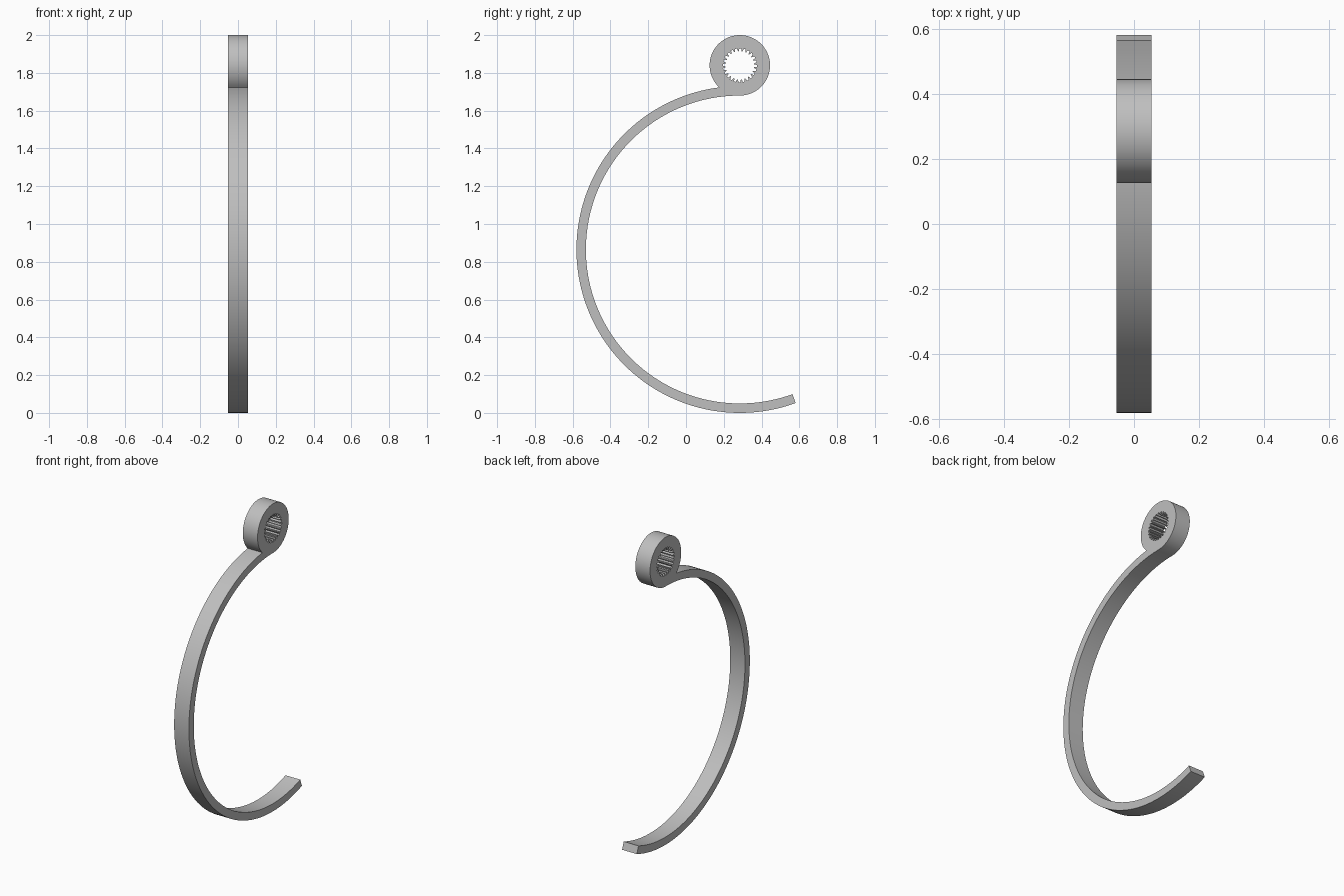
import bpy
import bmesh
from math import sin, cos, pi, radians, atan2, sqrt

cube = bpy.data.objects.get("Cube")
if cube:
    bpy.data.objects.remove(cube)

HALF_WIDTH = 0.053
CY = 0.285                      # shared centre line of hook and hub
ARC_Z, R_OUT, R_IN = 0.865, 0.865, 0.815
HUB_Z, R_HUB = 1.84, 0.16
TEETH, R_ROOT, R_TIP = 24, 0.09, 0.075

grey = bpy.data.materials.new("plain grey")
grey.use_nodes = True
colour = (0.52, 0.52, 0.52, 1)
grey.diffuse_color = colour
grey.node_tree.nodes["Principled BSDF"].inputs["Base Color"].default_value = colour


def arc(z, r, start, end, steps):
    """Points on a circle in the side plane, angles in radians."""
    angles = [start + (end - start) * i / steps for i in range(steps + 1)]
    return [(-HALF_WIDTH, CY + r * cos(a), z + r * sin(a)) for a in angles]


# Where the outer face of the hook runs into the hub
gap = HUB_Z - ARC_Z
rise = (gap ** 2 + R_OUT ** 2 - R_HUB ** 2) / (2 * gap)
side = -sqrt(R_OUT ** 2 - rise ** 2)
join_arc = atan2(rise, side)
join_hub = atan2(rise - gap, side) + 2 * pi

# Outline: outer arc up to the hub, around the hub, back along the inner arc
tip = radians(290)
outline = arc(ARC_Z, R_OUT, tip, join_arc, 96)
outline += arc(HUB_Z, R_HUB, join_hub, -pi / 2, 64)[1:]
outline += arc(ARC_Z, R_IN, pi / 2, tip, 96)[1:]

# Splined bore with tapered teeth
bore = []
pitch = 2 * pi / TEETH
for i in range(TEETH):
    for r, offset in ((R_ROOT, -0.32), (R_ROOT, 0.1), (R_TIP, 0.28), (R_TIP, 0.5)):
        a = (i + offset) * pitch
        bore.append((-HALF_WIDTH, CY + r * cos(a), HUB_Z + r * sin(a)))

# Fill the profile and extrude it across the width
bm = bmesh.new()
edges = []
for loop in (outline, bore):
    verts = [bm.verts.new(p) for p in loop]
    edges += [bm.edges.new((v, verts[i - 1])) for i, v in enumerate(verts)]
bmesh.ops.triangle_fill(bm, edges=edges, use_beauty=True, normal=(-1, 0, 0))
solid = bmesh.ops.extrude_face_region(bm, geom=bm.faces[:], use_keep_orig=True)
moved = [g for g in solid["geom"] if isinstance(g, bmesh.types.BMVert)]
bmesh.ops.translate(bm, verts=moved, vec=(2 * HALF_WIDTH, 0, 0))
bmesh.ops.recalc_face_normals(bm, faces=bm.faces[:])

mesh = bpy.data.meshes.new("hook_with_splined_hub")
bm.to_mesh(mesh)
bm.free()
mesh.materials.append(grey)
hook = bpy.data.objects.new("hook_with_splined_hub", mesh)
bpy.context.collection.objects.link(hook)

# Smooth curved faces, crisp edges
bpy.ops.object.select_all(action='DESELECT')
hook.select_set(True)
bpy.context.view_layer.objects.active = hook
bpy.ops.object.shade_smooth_by_angle(angle=radians(25))
